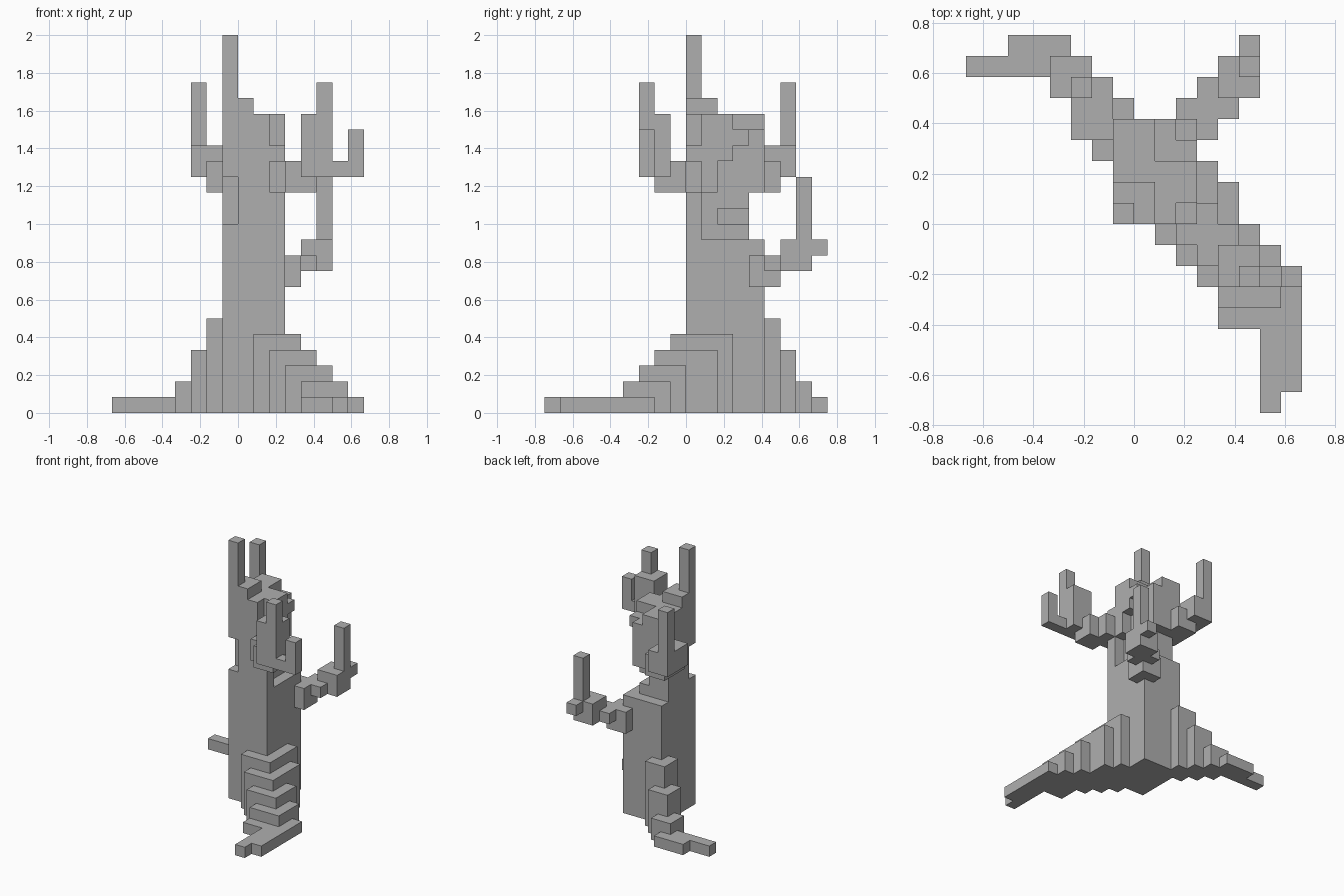
import bpy, bmesh
from mathutils import Vector

U = 1 / 12  # edge of one block

cube = bpy.data.objects.get("Cube")
if cube:
    bpy.data.objects.remove(cube, do_unlink=True)

bark = bpy.data.materials.new("grey_bark")
bark.use_nodes = True
GREY = (0.43, 0.43, 0.43, 1)
bark.diffuse_color = GREY
bark.node_tree.nodes["Principled BSDF"].inputs["Base Color"].default_value = GREY


def box(x0, x1, y0, y1, z0, z1):
    return {(x, y, z) for x in range(x0, x1) for y in range(y0, y1) for z in range(z0, z1)}


def union(*boxes):
    return set().union(*(box(*b) for b in boxes))


parts = {}

# Lower trunk, stepped at the broken corner
parts["lower_trunk"] = union((-1, 3, 0, 5, 0, 11), (-1, 0, 0, 1, 11, 12))

# Narrow neck with a small hollow in its side
parts["trunk_neck"] = union((-1, 2, 1, 4, 11, 14), (0, 3, 0, 1, 11, 14)) - box(1, 2, 2, 4, 12, 13)

# Jagged crown of the trunk
crown = union((0, 3, 0, 1, 14, 17), (0, 2, 0, 1, 17, 19), (-1, 2, 1, 5, 14, 19),
              (-1, 0, 0, 1, 15, 19), (-1, 1, 0, 2, 19, 20),
              (2, 3, 1, 2, 14, 19), (2, 3, 2, 3, 16, 19), (2, 3, 3, 4, 17, 18))
parts["upper_trunk"] = crown - box(1, 3, 3, 5, 18, 19)
parts["top_spike"] = box(-1, 0, 0, 1, 20, 24)

# Stepped roots
parts["front_root"] = union((1, 4, -1, 3, 0, 5), (2, 5, -2, 2, 0, 4), (3, 6, -3, 0, 0, 3),
                            (4, 7, -4, -1, 0, 2), (4, 8, -5, -2, 0, 1),
                            (6, 8, -8, -5, 0, 1), (6, 7, -9, -8, 0, 1))
parts["back_root"] = union((-2, 0, 4, 6, 0, 6), (-3, -1, 5, 7, 0, 4), (-4, -2, 6, 8, 0, 2),
                           (-6, -3, 7, 9, 0, 1), (-8, -6, 7, 8, 0, 1))

# Branches with upright twigs
parts["back_low_branch"] = union((2, 4, 4, 6, 8, 10), (3, 5, 5, 7, 9, 10), (4, 6, 6, 8, 9, 11),
                                 (5, 6, 8, 9, 10, 11), (5, 6, 7, 8, 11, 15))
parts["front_branch"] = union((2, 4, -1, 1, 14, 16), (3, 5, -2, 0, 14, 16), (4, 6, -3, -1, 15, 19),
                              (5, 6, -3, -2, 19, 21), (6, 8, -3, -2, 15, 16),
                              (7, 8, -3, -2, 16, 18))
parts["back_high_branch"] = union((-2, 0, 3, 6, 14, 16), (-3, -1, 4, 7, 15, 17),
                                  (-3, -2, 6, 7, 17, 21))

solid = set().union(*parts.values())
claimed = set()


def skin(name, cells):
    """Mesh the outer faces of a group of blocks."""
    bm = bmesh.new()
    for cell in sorted(cells):
        centre = Vector(cell) + Vector((0.5, 0.5, 0.5))
        for axis in range(3):
            for sign in (-1, 1):
                n = Vector((0, 0, 0))
                n[axis] = sign
                if tuple(int(c + d) for c, d in zip(cell, n)) in solid:
                    continue
                a = Vector((0, 0, 0))
                a[(axis + 1) % 3] = 0.5
                b = n.cross(a)
                mid = centre + n / 2
                corners = (mid - a - b, mid + a - b, mid + a + b, mid - a + b)
                bm.faces.new([bm.verts.new(p * U) for p in corners])
    bmesh.ops.remove_doubles(bm, verts=bm.verts, dist=U / 100)
    bmesh.ops.dissolve_limit(bm, angle_limit=0.01, verts=bm.verts, edges=bm.edges)
    mesh = bpy.data.meshes.new(name)
    bm.to_mesh(mesh)
    bm.free()
    mesh.materials.append(bark)
    bpy.context.collection.objects.link(bpy.data.objects.new(name, mesh))


for name, cells in parts.items():
    skin(name, cells - claimed)
    claimed |= cells
